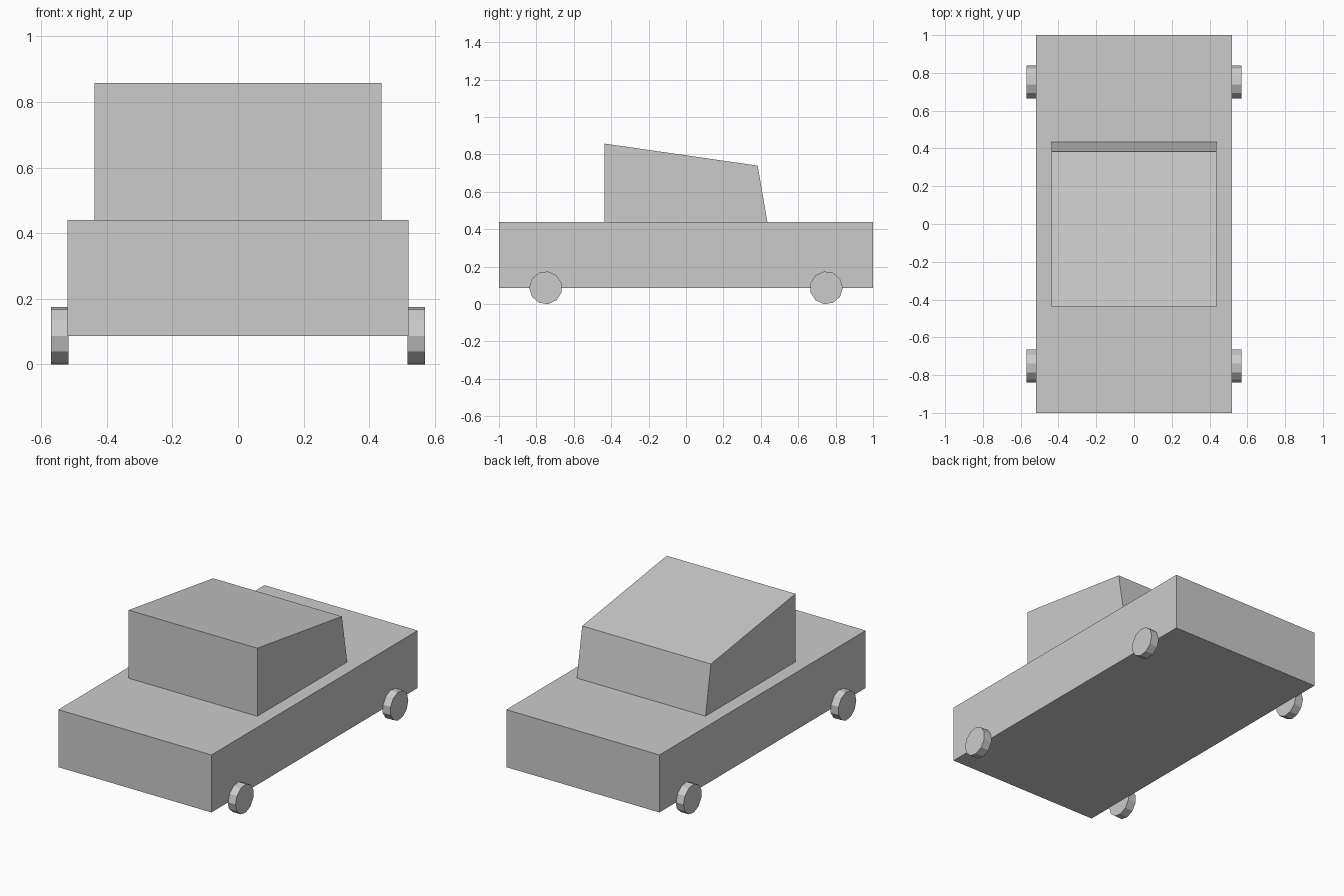
import bpy, bmesh
from math import cos, sin, tau

if "Cube" in bpy.data.objects:
    bpy.data.objects.remove(bpy.data.objects["Cube"])


def extrude_profile(name, profile, x0, x1):
    """Solid from a (y, z) profile swept along x."""
    bm = bmesh.new()
    face = bm.faces.new([bm.verts.new((x0, y, z)) for y, z in profile])
    swept = bmesh.ops.extrude_face_region(bm, geom=[face], use_keep_orig=True)
    verts = [v for v in swept["geom"] if isinstance(v, bmesh.types.BMVert)]
    bmesh.ops.translate(bm, verts=verts, vec=(x1 - x0, 0, 0))
    bmesh.ops.recalc_face_normals(bm, faces=bm.faces)
    mesh = bpy.data.meshes.new(name)
    bm.to_mesh(mesh)
    bm.free()
    obj = bpy.data.objects.new(name, mesh)
    bpy.context.collection.objects.link(obj)
    return obj


# Long lower body
extrude_profile("body", [(-1, 0.087), (1, 0.087), (1, 0.44), (-1, 0.44)], -0.52, 0.52)

# Cabin with sloping roof and raked rear
extrude_profile("cabin", [(-0.437, 0.44), (0.435, 0.44), (0.383, 0.74), (-0.437, 0.858)],
                -0.437, 0.437)

# Eleven-sided wheels, one corner pointing outward along the car
SIDES, RADIUS = 11, 0.088
for end, label in ((-1, "front"), (1, "rear")):
    ring = [(end * (0.75 + RADIUS * cos(tau * i / SIDES)),
             0.0872 + RADIUS * sin(tau * i / SIDES)) for i in range(SIDES)]
    for side, hand in ((-1, "left"), (1, "right")):
        extrude_profile(f"{label}_{hand}_wheel", ring, side * 0.516, side * 0.57)
